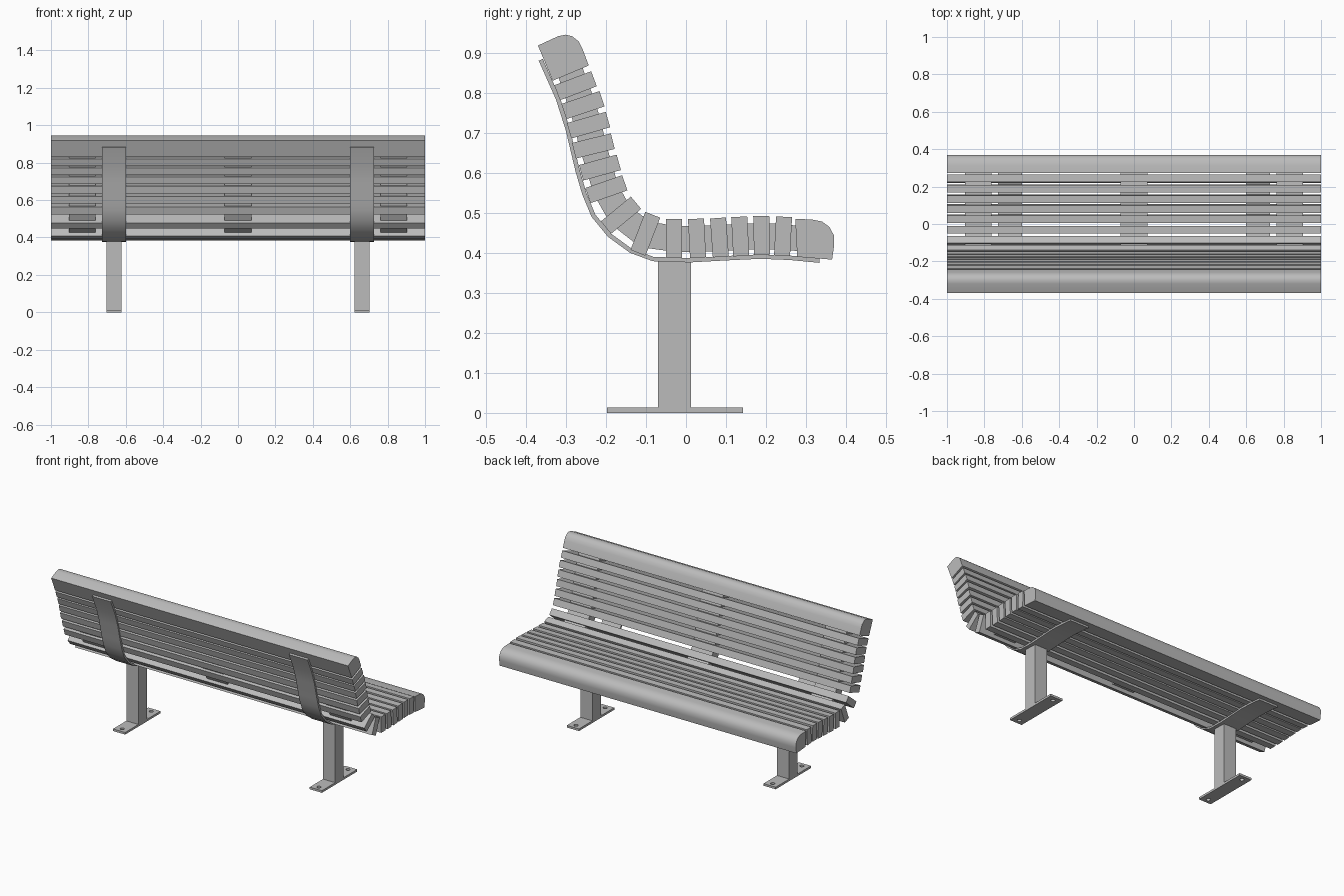
import bpy, bmesh, math
from mathutils import Vector

cube = bpy.data.objects.get("Cube")
if cube:
    bpy.data.objects.remove(cube, do_unlink=True)

grey = bpy.data.materials.new("bench grey")
grey.use_nodes = True
colour = (0.5, 0.5, 0.5, 1)
grey.diffuse_color = colour
grey.node_tree.nodes["Principled BSDF"].inputs["Base Color"].default_value = colour


def extrude(name, profile, x, width, smooth=False):
    """Sweep a side profile of (y, z) points along x, centred on x."""
    bm = bmesh.new()
    ends = [[bm.verts.new((x + side * width / 2, p[0], p[1])) for p in profile]
            for side in (-1, 1)]
    bm.faces.new(ends[0])
    bm.faces.new(ends[1][::-1])
    n = len(profile)
    for i in range(n):
        j = (i + 1) % n
        bm.faces.new((ends[0][i], ends[0][j], ends[1][j], ends[1][i]))
    bmesh.ops.recalc_face_normals(bm, faces=bm.faces)
    mesh = bpy.data.meshes.new(name)
    bm.to_mesh(mesh)
    bm.free()
    mesh.materials.append(grey)
    obj = bpy.data.objects.new(name, mesh)
    bpy.context.collection.objects.link(obj)
    if smooth:
        bpy.ops.object.select_all(action='DESELECT')
        obj.select_set(True)
        bpy.context.view_layer.objects.active = obj
        bpy.ops.object.shade_smooth_by_angle(angle=math.radians(35))
    return obj


def rect(y0, y1, z0, z1):
    return [(y0, z0), (y1, z0), (y1, z1), (y0, z1)]


# Rounded end rails
top_rail = [(-.37, .918), (-.32, .941), (-.3, .945), (-.284, .941),
            (-.268, .928), (-.258, .908), (-.243, .868), (-.333, .83)]
front_rail = [(.273, .485), (.315, .483), (.34, .478), (.358, .465),
              (.37, .443), (.37, .418), (.365, .383), (.278, .39)]
extrude("top_rail", top_rail, 0, 2, True)
extrude("front_rail", front_rail, 0, 2, True)

# Slats, each from the middle of its outer edge to the middle of its inner edge
back = [((-.322, .8), (-.23, .835)), ((-.305, .753), (-.21, .785)),
        ((-.292, .705), (-.195, .733)), ((-.28, .655), (-.183, .679)),
        ((-.262, .6), (-.168, .626)), ((-.245, .543), (-.153, .575))]
bend = [((-.2, .463), (-.125, .525)), ((-.12, .4), (-.083, .495))]
seat = [((-.03, .388), (-.03, .485)), ((.03, .388), (.025, .485)),
        ((.087, .39), (.08, .487)), ((.138, .392), (.133, .49)),
        ((.19, .395), (.188, .492)), ((.24, .393), (.245, .49))]
slats = [(Vector(a), Vector(b)) for a, b in back + bend + seat]
for i, (a, b) in enumerate(slats):
    d = (b - a).normalized()
    side = Vector((-d.y, d.x)) * 0.02
    extrude(f"slat_{i + 1}", [a - side, a + side, b + side, b - side], 0, 2)

# Spacer blocks joining neighbouring slats and rails
chain = ([(Vector((-.34, .86)), Vector((-.25, .89)))] + slats
         + [(Vector((.29, .39)), Vector((.3, .48)))])
for label, x in (("right", -.832), ("middle", 0), ("left", .832)):
    for i, ((a, b), (c, d)) in enumerate(zip(chain, chain[1:])):
        quad = [a.lerp(b, .15), a.lerp(b, .82), c.lerp(d, .82), c.lerp(d, .15)]
        extrude(f"{label}_spacer_{i + 1}", quad, x, .142)

# Bent flat support strap: outer line offset inward by its thickness
path = [Vector(p) for p in (
    (-.368, .88), (-.325, .783), (-.301, .708), (-.276, .603), (-.259, .545),
    (-.236, .49), (-.195, .44), (-.14, .4), (-.083, .379), (.01, .376),
    (.1, .381), (.185, .385), (.26, .382), (.333, .375))]
inner = []
for i, p in enumerate(path):
    t = (path[min(i + 1, len(path) - 1)] - path[max(i - 1, 0)]).normalized()
    inner.append(p + Vector((-t.y, t.x)) * 0.011)
strap = path + inner[::-1]

# Straps, posts and drilled foot plates
for label, x in (("right", -.663), ("left", .663)):
    extrude(f"{label}_strap", strap, x, .126, True)
    extrude(f"{label}_post", rect(-.07, .012, .012, .378), x, .082)
    plate = extrude(f"{label}_foot_plate", rect(-.198, .142, 0, .013), x, .082)
    cutters = []
    for y in (-.168, .112):
        bpy.ops.mesh.primitive_cylinder_add(vertices=16, radius=.012, depth=.1,
                                            location=(x, y, 0))
        cutter = bpy.context.object
        cutter.hide_render = True
        mod = plate.modifiers.new("bolt hole", 'BOOLEAN')
        mod.object = cutter
        mod.solver = 'EXACT'
        cutters.append(cutter)
    bpy.context.view_layer.update()
    drilled = bpy.data.meshes.new_from_object(
        plate.evaluated_get(bpy.context.evaluated_depsgraph_get()))
    plate.modifiers.clear()
    plate.data = drilled
    drilled.materials.clear()
    drilled.materials.append(grey)
    for poly in drilled.polygons:
        poly.material_index = 0
    for cutter in cutters:
        bpy.data.objects.remove(cutter, do_unlink=True)
